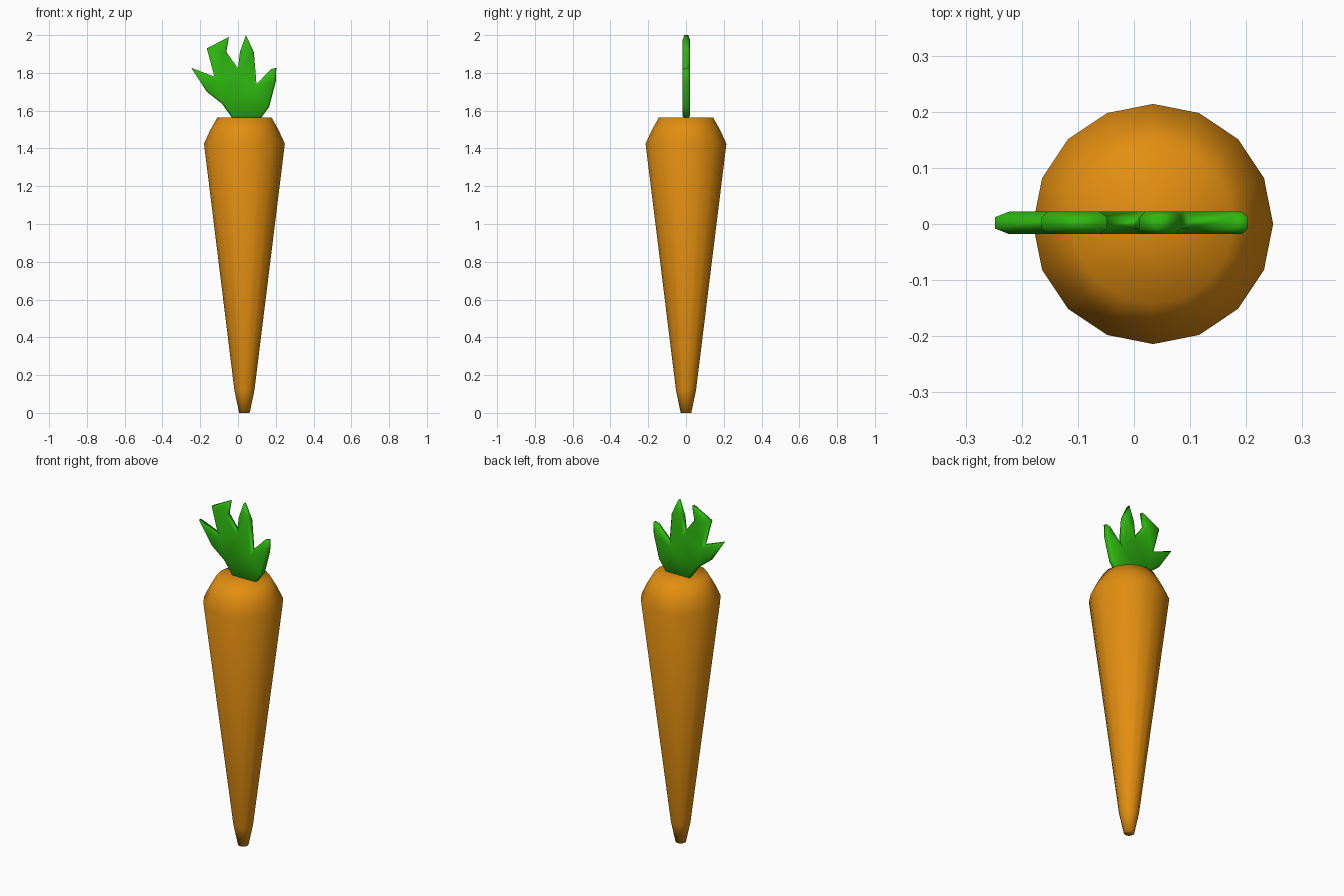
import bpy, bmesh, math

if "Cube" in bpy.data.objects:
    bpy.data.objects.remove(bpy.data.objects["Cube"])


def material(name, rgb):
    m = bpy.data.materials.new(name)
    m.diffuse_color = (*rgb, 1)
    m.use_nodes = True
    m.node_tree.nodes["Principled BSDF"].inputs["Base Color"].default_value = m.diffuse_color
    return m


def finish(bm, name, mat):
    bmesh.ops.recalc_face_normals(bm, faces=bm.faces)
    for f in bm.faces:
        f.smooth = True
    me = bpy.data.meshes.new(name)
    bm.to_mesh(me)
    bm.free()
    me.materials.append(mat)
    ob = bpy.data.objects.new(name, me)
    bpy.context.collection.objects.link(ob)
    return ob


orange = material("carrot orange", (0.76, 0.27, 0.005))
green = material("leaf green", (0.027, 0.48, 0.005))

# Root: 16-sided lathe of (radius, height), capped flat at both ends
CX, SIDES = 0.034, 16
profile = [(0.028, 0), (0.053, 0.12), (0.214, 1.425), (0.182, 1.495), (0.143, 1.565)]
bm = bmesh.new()
rings = []
for r, z in profile:
    angles = [math.tau * i / SIDES for i in range(SIDES)]
    rings.append([bm.verts.new((CX + r * math.cos(a), r * math.sin(a), z)) for a in angles])
for lo, hi in zip(rings, rings[1:]):
    for i in range(SIDES):
        j = (i + 1) % SIDES
        bm.faces.new((lo[i], lo[j], hi[j], hi[i]))
bm.faces.new(rings[0][::-1])
bm.faces.new(rings[-1])
finish(bm, "carrot_root", orange)

# Leafy top: upright jagged plate with bevelled rims front and back
outline = [(-0.03, 1.56), (0.12, 1.56), (0.165, 1.62), (0.20, 1.755), (0.203, 1.827),
           (0.175, 1.82), (0.098, 1.74), (0.084, 1.91), (0.042, 2.0), (0.01, 1.91),
           (0.0, 1.825), (-0.062, 1.91), (-0.048, 1.99), (-0.165, 1.93),
           (-0.125, 1.78), (-0.248, 1.827), (-0.165, 1.70), (-0.085, 1.637)]
bm = bmesh.new()
front = [bm.verts.new((x, -0.008, z)) for x, z in outline]
back = [bm.verts.new((x, 0.012, z)) for x, z in outline]
n = len(outline)
plates = [bm.faces.new(front), bm.faces.new(back[::-1])]
for i in range(n):
    j = (i + 1) % n
    bm.faces.new((front[j], front[i], back[i], back[j]))
bmesh.ops.recalc_face_normals(bm, faces=bm.faces)
for plate in plates:
    bmesh.ops.inset_region(bm, faces=[plate], thickness=0.01, depth=0.01,
                           use_even_offset=True)
bmesh.ops.triangulate(bm, faces=[f for f in bm.faces if len(f.verts) > 4])
finish(bm, "leaf_top", green)
